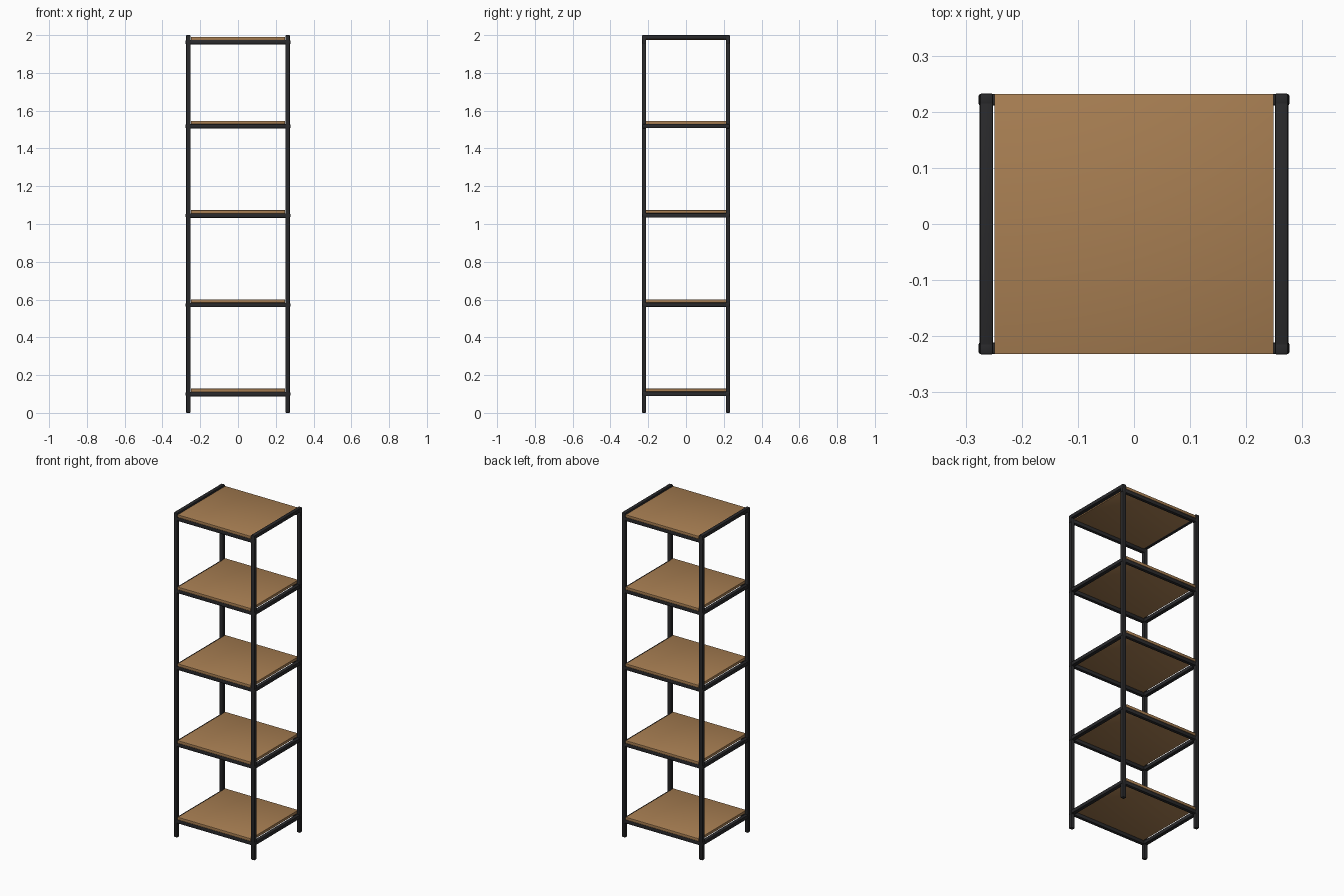
import bpy

cube = bpy.data.objects.get("Cube")
if cube:
    bpy.data.objects.remove(cube, do_unlink=True)


def make_material(name, colour):
    mat = bpy.data.materials.new(name)
    mat.use_nodes = True
    mat.diffuse_color = colour
    mat.node_tree.nodes["Principled BSDF"].inputs["Base Color"].default_value = colour
    return mat


wood = make_material("brown_wood", (0.39, 0.21, 0.085, 1))
steel = make_material("black_steel", (0.022, 0.022, 0.024, 1))


def bar(name, low, high, mat, bevel):
    """Box between two corners with softened edges."""
    bpy.ops.mesh.primitive_cube_add(
        size=1, location=[(a + b) / 2 for a, b in zip(low, high)])
    obj = bpy.context.object
    obj.name = name
    obj.scale = [b - a for a, b in zip(low, high)]
    bpy.ops.object.transform_apply(location=False, rotation=False, scale=True)
    obj.data.materials.append(mat)
    mod = obj.modifiers.new("soft_edges", "BEVEL")
    mod.width = bevel
    mod.segments = 2
    bpy.ops.object.modifier_apply(modifier=mod.name)
    bpy.ops.object.shade_smooth_by_angle()
    return obj


X_IN, X_OUT = 0.251, 0.275      # side frame thickness
Y_IN, Y_OUT = 0.211, 0.233      # front and back frame thickness
RAIL, BOARD = 0.023, 0.017
SIDES = (("left", 1), ("right", -1))
DEPTHS = (("front", -1), ("back", 1))


def span(a, b, sign):
    return sorted((a * sign, b * sign))


# Four corner posts
for side, sx in SIDES:
    for depth, sy in DEPTHS:
        x, y = span(X_IN, X_OUT, sx), span(Y_IN, Y_OUT, sy)
        bar(f"{depth}_{side}_post", (x[0], y[0], 0), (x[1], y[1], 2), steel, 0.004)

# Shelves: board on front and back rails, closed by side rails
for i, z in enumerate((0.111, 0.583, 1.056, 1.529, 1.974), start=1):
    bar(f"shelf_board_{i}", (-0.249, -0.232, z), (0.249, 0.232, z + BOARD), wood, 0.0015)
    for depth, sy in DEPTHS:
        y = span(Y_IN, Y_OUT - 0.001, sy)
        bar(f"{depth}_rail_{i}", (-0.277, y[0], z - RAIL), (0.277, y[1], z), steel, 0.004)
    top = 2.0 if i == 5 else z + 0.001
    for side, sx in SIDES:
        x = span(X_IN, X_OUT, sx)
        bar(f"{side}_rail_{i}", (x[0], -Y_IN - 0.01, top - RAIL),
            (x[1], Y_IN + 0.01, top), steel, 0.004)
